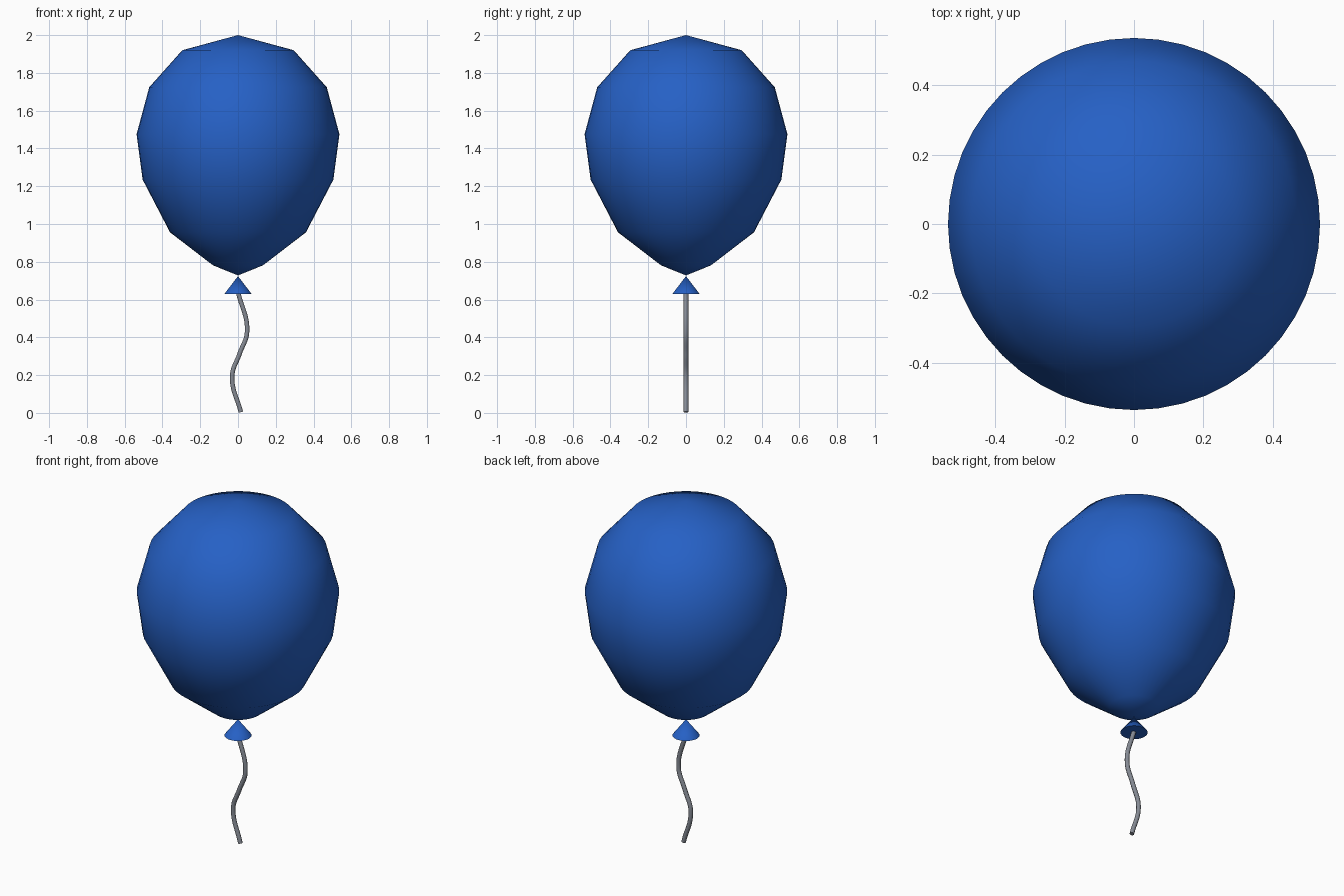
import bpy, bmesh, math

if "Cube" in bpy.data.objects:
    bpy.data.objects.remove(bpy.data.objects["Cube"])


def material(name, color):
    m = bpy.data.materials.new(name)
    m.diffuse_color = (*color, 1.0)
    m.use_nodes = True
    m.node_tree.nodes["Principled BSDF"].inputs["Base Color"].default_value = m.diffuse_color
    return m


blue = material("balloon blue", (0.019, 0.118, 0.56))
grey = material("string grey", (0.24, 0.26, 0.30))


def lathe(name, profile, sides, mat):
    """Revolve (radius, z) points about z; radius 0 makes a pole."""
    bm = bmesh.new()
    rings = []
    for r, z in profile:
        if r == 0:
            rings.append([bm.verts.new((0, 0, z))] * sides)
        else:
            rings.append([bm.verts.new((r * math.cos(2 * math.pi * i / sides),
                                        r * math.sin(2 * math.pi * i / sides), z))
                          for i in range(sides)])
    for a, b in zip(rings, rings[1:]):
        for i in range(sides):
            j = (i + 1) % sides
            corners = list(dict.fromkeys((a[i], b[i], b[j], a[j])))
            bm.faces.new(corners)
    bmesh.ops.recalc_face_normals(bm, faces=bm.faces)
    me = bpy.data.meshes.new(name)
    bm.to_mesh(me)
    bm.free()
    me.materials.append(mat)
    ob = bpy.data.objects.new(name, me)
    bpy.context.collection.objects.link(ob)
    return ob


def smooth(ob, angle):
    bpy.ops.object.select_all(action='DESELECT')
    ob.select_set(True)
    bpy.context.view_layer.objects.active = ob
    bpy.ops.object.shade_smooth_by_angle(angle=math.radians(angle))


# Balloon body, coarse rings but smooth shading
body = lathe("balloon_body",
             [(0, 2.0), (0.295, 1.92), (0.47, 1.724), (0.537, 1.475),
              (0.505, 1.235), (0.36, 0.956), (0.132, 0.781), (0, 0.728)], 48, blue)
smooth(body, 60)

# Knot: small closed cone
knot = lathe("balloon_knot", [(0, 0.724), (0.072, 0.63), (0, 0.63)], 32, blue)
smooth(knot, 40)

# String: wavy round tube
cu = bpy.data.curves.new("string", 'CURVE')
cu.dimensions = '3D'
cu.bevel_depth = 0.0125
cu.bevel_resolution = 3
cu.resolution_u = 12
cu.use_fill_caps = True
path = [(0.0, 0.64), (0.048, 0.43), (0.008, 0.312), (-0.031, 0.195), (0.015, 0.004)]
sp = cu.splines.new('BEZIER')
sp.bezier_points.add(len(path) - 1)
for p, (x, z) in zip(sp.bezier_points, path):
    p.co = (x, 0, z)
    p.handle_left_type = p.handle_right_type = 'AUTO'
cu.materials.append(grey)
string = bpy.data.objects.new("string", cu)
bpy.context.collection.objects.link(string)
bpy.ops.object.select_all(action='DESELECT')
string.select_set(True)
bpy.context.view_layer.objects.active = string
bpy.ops.object.convert(target='MESH')
smooth(bpy.context.view_layer.objects.active, 50)
